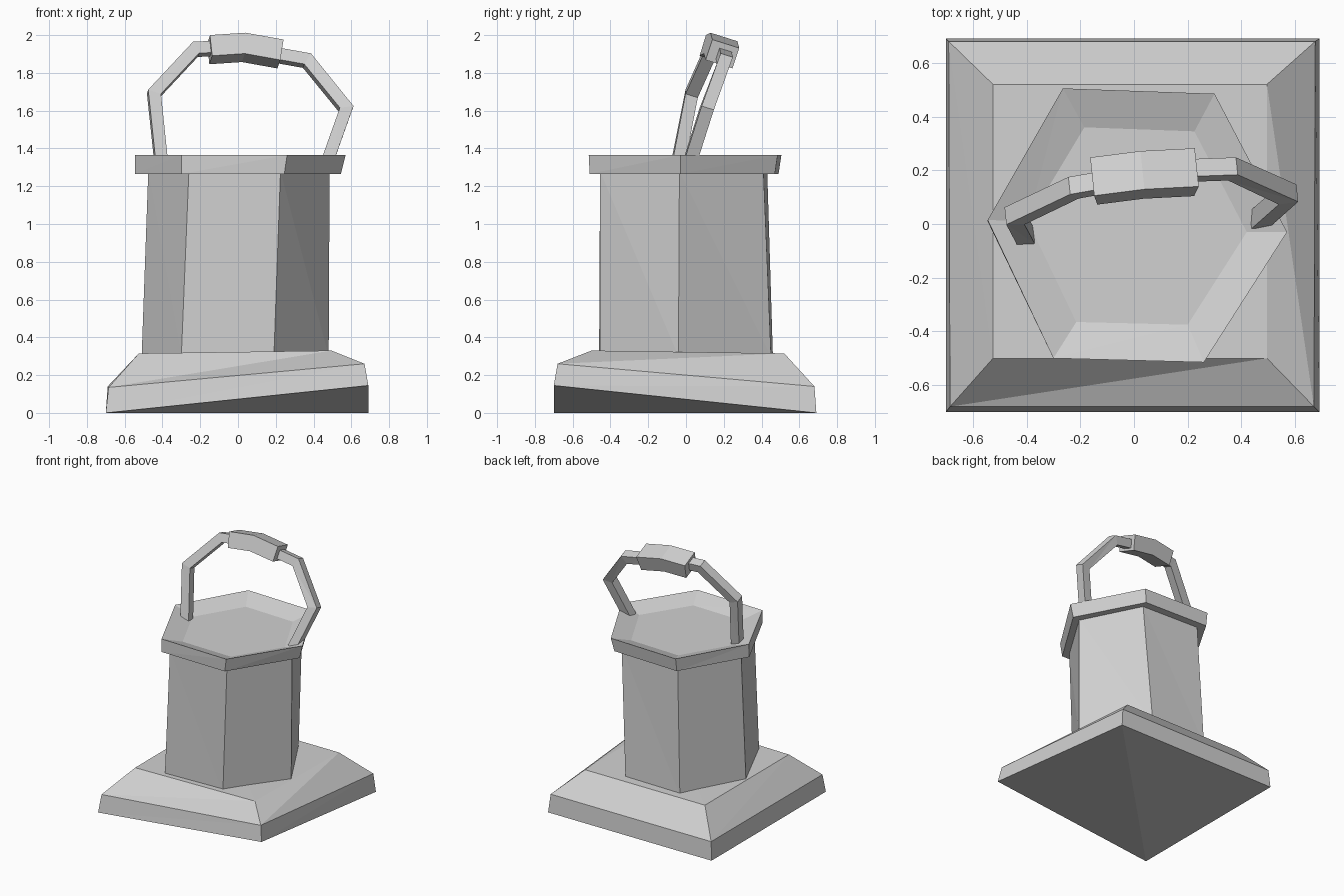
import bpy, bmesh
from mathutils import Vector

cube = bpy.data.objects.get("Cube")
if cube:
    bpy.data.objects.remove(cube, do_unlink=True)

# Single plain grey
grey = bpy.data.materials.new("plain_grey")
grey.use_nodes = True
colour = (0.64, 0.64, 0.64, 1)
grey.diffuse_color = colour
shader = grey.node_tree.nodes["Principled BSDF"]
shader.inputs["Base Color"].default_value = colour
shader.inputs["Roughness"].default_value = 0.8


def loft(name, rings, flip=False):
    """Join rings of points into a closed, flat-shaded solid."""
    bm = bmesh.new()
    loops = [[bm.verts.new(p) for p in ring] for ring in rings]
    n = len(loops[0])
    for low, high in zip(loops, loops[1:]):
        for i in range(n):
            a, b = low[i], low[(i + 1) % n]
            c, d = high[(i + 1) % n], high[i]
            for tri in (((a, b, d), (b, c, d)) if flip else ((a, b, c), (a, c, d))):
                bm.faces.new(tri)
    for loop in (loops[0][::-1], loops[-1]):
        for i in range(1, n - 1):
            k = [loop[-1], loop[i - 1], loop[i]]
            bm.faces.new(k)
    bmesh.ops.recalc_face_normals(bm, faces=bm.faces)
    mesh = bpy.data.meshes.new(name)
    bm.to_mesh(mesh)
    bm.free()
    mesh.materials.append(grey)
    obj = bpy.data.objects.new(name, mesh)
    bpy.context.collection.objects.link(obj)
    return obj


def at_height(points, z):
    return [(x, y, z) for x, y in points]


def bar(name, path, thick, wide):
    """Sweep a mitred rectangular section along a leaning path."""
    pts = [Vector(p) for p in path]
    lean = Vector((-0.1, 0.95, -0.3)).normalized()
    rings = []
    for i, p in enumerate(pts):
        before = (p - pts[max(i - 1, 0)]).normalized()
        after = (pts[min(i + 1, len(pts) - 1)] - p).normalized()
        along = (before + after).normalized()
        mitre = max(along.dot(after), along.dot(before))
        across = lean.cross(along).normalized() * (thick / 2 / mitre)
        side = lean * (wide / 2)
        rings.append([p + across + side, p + across - side,
                      p - across - side, p - across + side])
    return loft(name, rings)


# Crooked square plinth with one raised corner
loft("plinth", [
    [(-0.7, -0.7, 0), (0.69, -0.7, 0.145), (0.69, 0.69, 0), (-0.7, 0.69, 0)],
    [(-0.685, -0.68, 0.135), (0.67, -0.68, 0.26), (0.675, 0.68, 0.14), (-0.69, 0.68, 0.14)],
    [(-0.525, -0.5, 0.315), (0.495, -0.5, 0.33), (0.495, 0.52, 0.315), (-0.525, 0.52, 0.315)],
])

# Slightly leaning six-sided column
foot = [(-0.51, 0), (-0.3, -0.46), (0.19, -0.455), (0.48, -0.04), (0.2, 0.45), (-0.27, 0.46)]
head = [(-0.475, 0.01), (-0.26, -0.455), (0.225, -0.455), (0.485, -0.035), (0.26, 0.41), (-0.23, 0.43)]
loft("column", [at_height(foot, 0.3), at_height(head, 1.28)], flip=True)

# Six-sided cap with a shallow bevelled dish
rim_low = [(-0.545, 0.01), (-0.3, -0.5), (0.245, -0.51), (0.545, -0.03), (0.28, 0.47), (-0.265, 0.49)]
rim_top = [(-0.545, 0.015), (-0.3, -0.5), (0.26, -0.515), (0.57, -0.03), (0.3, 0.485), (-0.265, 0.505)]
dish = [(-0.395, 0.01), (-0.215, -0.365), (0.2, -0.375), (0.42, -0.03), (0.225, 0.345), (-0.185, 0.36)]
loft("cap", [at_height(rim_low, 1.265), at_height(rim_top, 1.365), at_height(dish, 1.315)])

# Bent carrying handle and its thicker grip
bar("handle", [
    (-0.405, -0.045, 1.31), (-0.445, 0.03, 1.69), (-0.225, 0.135, 1.925),
    (0.03, 0.18, 1.935), (0.225, 0.2, 1.89), (0.365, 0.205, 1.865),
    (0.572, 0.11, 1.61), (0.465, 0.015, 1.31)], 0.065, 0.068)
bar("grip", [(-0.15, 0.16, 1.923), (0.03, 0.183, 1.935), (0.225, 0.193, 1.9)], 0.115, 0.15)
